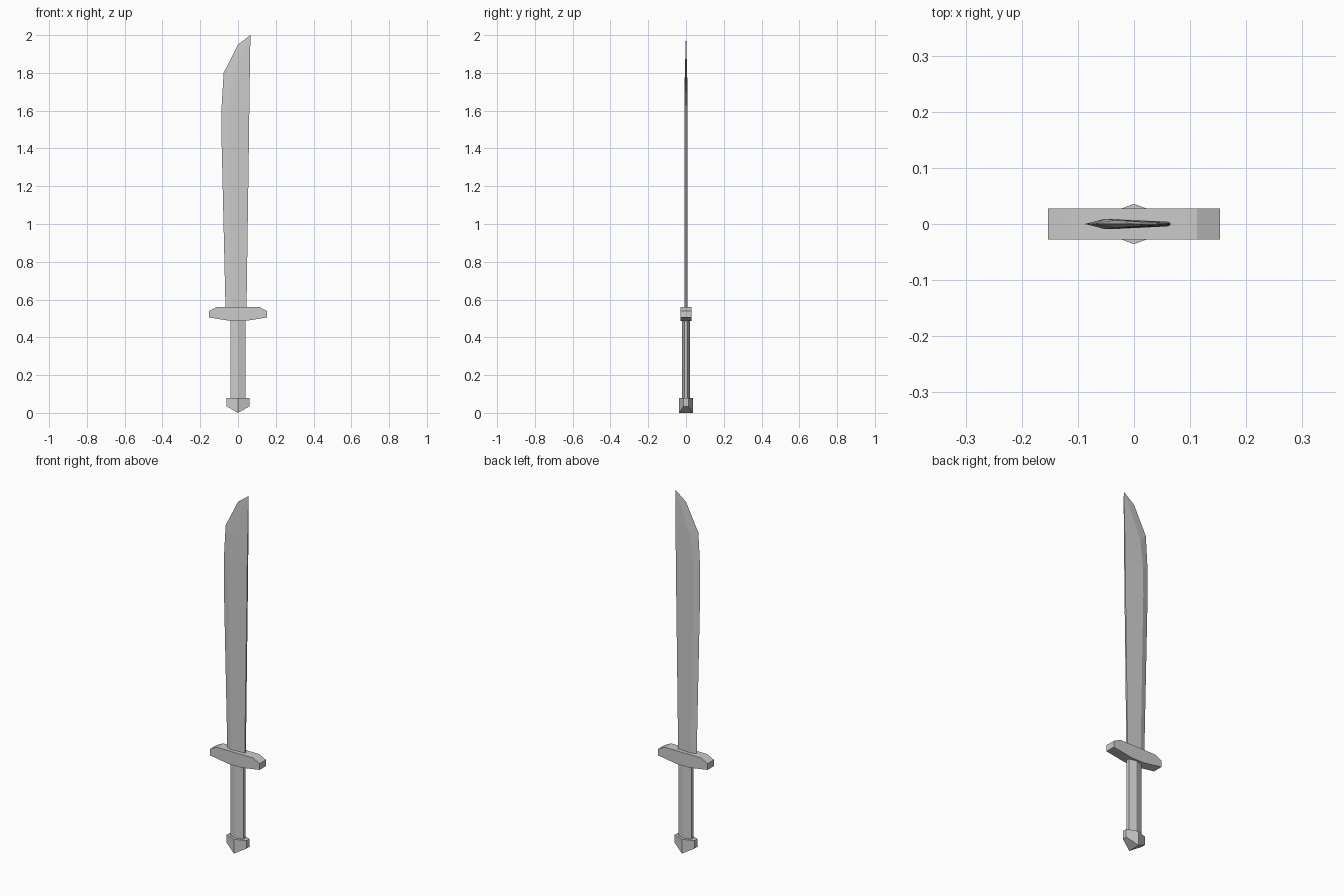
import bpy

if "Cube" in bpy.data.objects:
    bpy.data.objects.remove(bpy.data.objects["Cube"])


def make(name, verts, faces):
    mesh = bpy.data.meshes.new(name)
    mesh.from_pydata(verts, [], faces)
    mesh.update()
    ob = bpy.data.objects.new(name, mesh)
    bpy.context.collection.objects.link(ob)
    return ob


def loft(name, rings):
    """Skin a stack of closed rings, bottom to top, and cap both ends."""
    n = len(rings[0])
    verts = [v for ring in rings for v in ring]
    faces = [(r * n + i, r * n + (i + 1) % n, (r + 1) * n + (i + 1) % n, (r + 1) * n + i)
             for r in range(len(rings) - 1) for i in range(n)]
    last = (len(rings) - 1) * n
    faces.append(tuple(reversed(range(n))))
    faces.append(tuple(range(last, last + n)))
    return make(name, verts, faces)


def hexagon(hx, side_y, hy, side_z, mid_z):
    """Flattened six-sided ring with ridges at the front and back."""
    return [(hx, -side_y, side_z), (hx, side_y, side_z), (0, hy, mid_z),
            (-hx, side_y, side_z), (-hx, -side_y, side_z), (0, -hy, mid_z)]


# Pommel: six-sided, with a wedge-shaped underside
pommel = loft("pommel", [hexagon(0.061, 0.013, 0.036, 0.035, 0.0),
                         hexagon(0.061, 0.013, 0.036, 0.08, 0.08)])
# the underside is two planes meeting at the ridge from front to back
pm = pommel.data
verts = [tuple(v.co) for v in pm.vertices]
faces = [tuple(p.vertices) for p in pm.polygons if len(p.vertices) == 4]
faces += [(2, 1, 0, 5), (5, 4, 3, 2), (6, 7, 8, 9, 10, 11)]
pm.clear_geometry()
pm.from_pydata(verts, [], faces)
pm.update()

# Grip
loft("grip", [hexagon(0.04, 0.008, 0.02, z, z) for z in (0.07, 0.495)])

# Crossguard: front profile extruded through y
half = [(0.04, 0.487), (0.153, 0.505), (0.153, 0.54), (0.112, 0.561)]
profile = half + [(-x, z) for x, z in reversed(half)]
loft("crossguard", [[(x, y, z) for x, z in profile] for y in (0.028, -0.028)])

# Blade: each row is (edge x, z), (shoulder x, z, half thickness), (spine x, z, half thickness)
rows = [
    ((-0.066, 0.55), (-0.035, 0.55, 0.009), (0.045, 0.55, 0.005)),
    ((-0.087, 1.45), (-0.052, 1.45, 0.009), (0.058, 1.45, 0.004)),
    ((-0.088, 1.60), (-0.050, 1.62, 0.009), (0.060, 1.62, 0.004)),
    ((-0.076, 1.80), (-0.034, 1.76, 0.007), (0.063, 1.83, 0.003)),
    ((0.000, 1.95), (0.025, 1.91, 0.003), (0.065, 1.95, 0.0015)),
    ((0.064, 1.999), (0.0645, 1.9995, 0.0004), (0.065, 2.0, 0.0004)),
]
loft("blade", [[(e[0], 0, e[1]), (s[0], -s[2], s[1]), (b[0], -b[2], b[1]),
                (b[0], b[2], b[1]), (s[0], s[2], s[1])] for e, s, b in rows])
